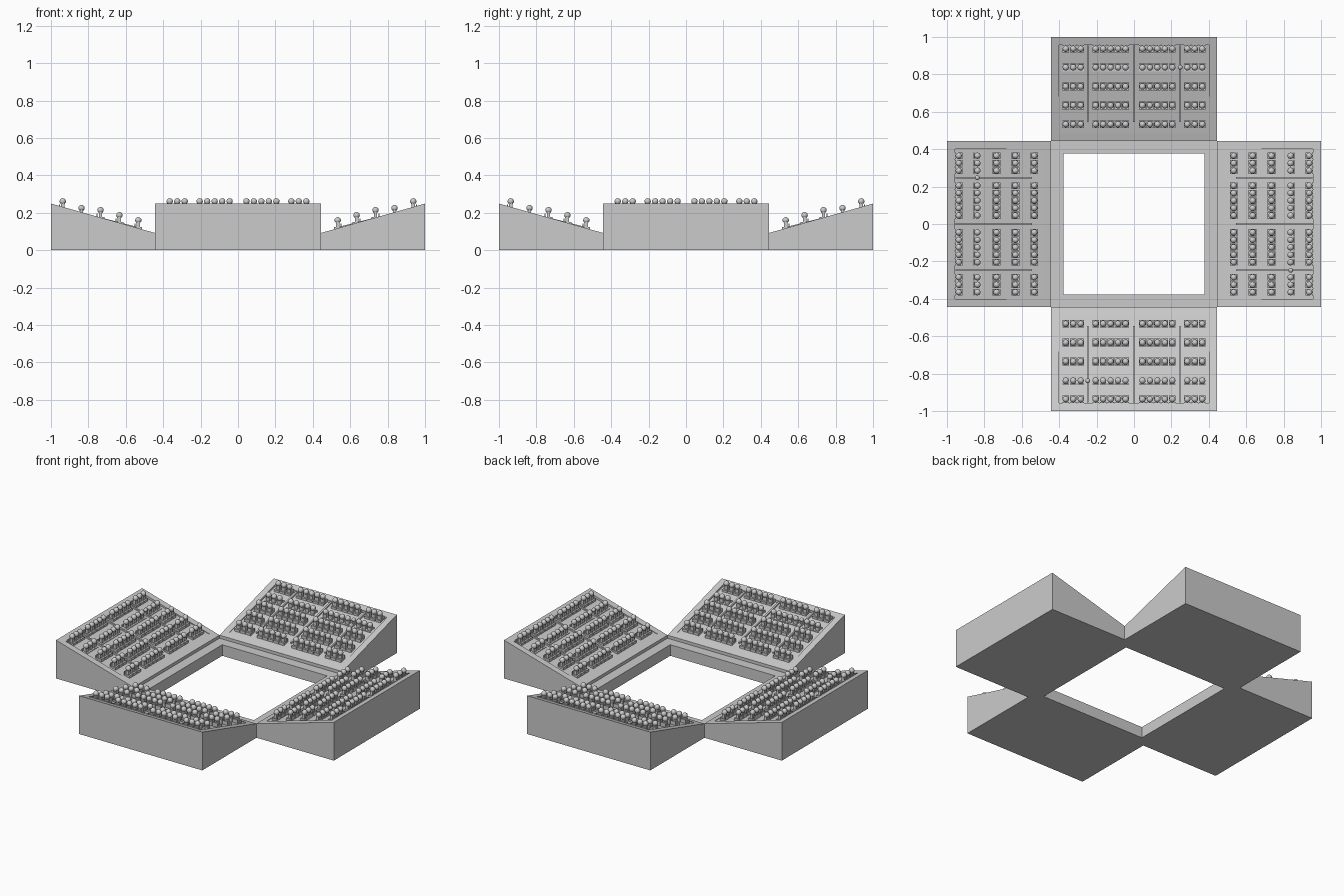
import bpy, bmesh, math
from mathutils import Matrix, Vector

if "Cube" in bpy.data.objects:
    bpy.data.objects.remove(bpy.data.objects["Cube"])

SLOPE = (0.25 - 0.092) / 0.56


def slope_z(y):
    """Height of the stand's sloped top, front stand (outer edge at y = -1)."""
    return 0.092 + (-y - 0.443) * SLOPE


def floor_z(y):
    """Slightly shallower, sunken seating floor."""
    t = (-y - 0.485) / 0.47
    return slope_z(y) - 0.003 - 0.012 * t


def loft(bm, rings, closed=False):
    """Bridge rings of four points; cap the ends or join them up."""
    vs = [[bm.verts.new(p) for p in r] for r in rings]
    n = len(vs)
    for i in range(n if closed else n - 1):
        a, b = vs[i], vs[(i + 1) % n]
        for k in range(4):
            m = (k + 1) % 4
            bm.faces.new((a[k], a[m], b[m], b[k]))
    if not closed:
        bm.faces.new(vs[0][::-1])
        bm.faces.new(vs[-1])
    bmesh.ops.recalc_face_normals(bm, faces=bm.faces)


def rect(hx, y0, y1, zf):
    return [(x, y, zf(y)) for x, y in
            ((-hx, y0), (hx, y0), (hx, y1), (-hx, y1))]


def box(bm, x, y, z0, z1, wx, wy):
    m = Matrix.Translation((x, y, (z0 + z1) / 2)) @ Matrix.Diagonal((wx, wy, z1 - z0, 1))
    bmesh.ops.create_cube(bm, size=1, matrix=m)


def head(bm, x, y, z, r=0.017):
    bmesh.ops.create_uvsphere(bm, u_segments=12, v_segments=8, radius=r,
                              matrix=Matrix.Translation((x, y, z)))


def finish(bm, name, smooth=False):
    me = bpy.data.meshes.new(name)
    bm.to_mesh(me)
    bm.free()
    if smooth:
        me.polygons.foreach_set("use_smooth", [True] * len(me.polygons))
    return me


parts = {}

# sloped stand with a raised rim around the seating floor
bm = bmesh.new()
loft(bm, [rect(0.443, -1, -0.443, lambda y: 0),
          rect(0.443, -1, -0.443, slope_z),
          rect(0.402, -0.957, -0.485, slope_z),
          rect(0.402, -0.957, -0.485, floor_z)])
parts["stand"] = finish(bm, "stand")

# seats and seated spectators: five rows of 3 + 5 + 5 + 3
columns = [0.045 + 0.04 * i for i in range(5)] + [0.285 + 0.04 * i for i in range(3)]
rows = [(-0.533, 0.16), (-0.634, 0.187), (-0.735, 0.214), (-0.837, 0.225), (-0.937, 0.261)]
seats, bodies, heads = bmesh.new(), bmesh.new(), bmesh.new()
for y, hz in rows:
    z = floor_z(y)
    for x in [s * c for c in columns for s in (-1, 1)]:
        box(seats, x, y, z - 0.006, hz - 0.036, 0.036, 0.042)
        box(seats, x, y - 0.018, hz - 0.036, hz - 0.018, 0.036, 0.006)
        box(bodies, x, y, hz - 0.037, hz - 0.01, 0.026, 0.018)
        head(heads, x, y, hz)

# one standing steward on an aisle
box(bodies, -0.247, -0.838, floor_z(-0.838) - 0.004, 0.222, 0.016, 0.014)
head(heads, -0.247, -0.838, 0.226, 0.013)
parts["seats"] = finish(seats, "seats")
parts["spectator_bodies"] = finish(bodies, "spectator_bodies")
parts["spectator_heads"] = finish(heads, "spectator_heads", True)

# narrow aisle strips running down the slope
bm = bmesh.new()
for x in (-0.247, 0, 0.247):
    ring = lambda y: [(x + dx, y, floor_z(y) + dz) for dx, dz in
                      ((-0.005, -0.004), (0.005, -0.004), (0.005, 0.01), (-0.005, 0.01))]
    loft(bm, [ring(-0.955), ring(-0.545)])
parts["aisle_strips"] = finish(bm, "aisle_strips")

# place every part on all four sides
for i, side in enumerate(("front", "right", "back", "left")):
    for name, me in parts.items():
        ob = bpy.data.objects.new(f"{side}_{name}", me)
        ob.rotation_euler.z = i * math.pi / 2
        bpy.context.collection.objects.link(ob)

# low flat frame joining the stands around the open centre
bm = bmesh.new()
sq = lambda h, z: rect(h, -h, h, lambda y: z)
loft(bm, [sq(0.443, 0), sq(0.443, 0.072), sq(0.378, 0.072), sq(0.378, 0)], closed=True)
bpy.context.collection.objects.link(
    bpy.data.objects.new("inner_frame", finish(bm, "inner_frame")))
